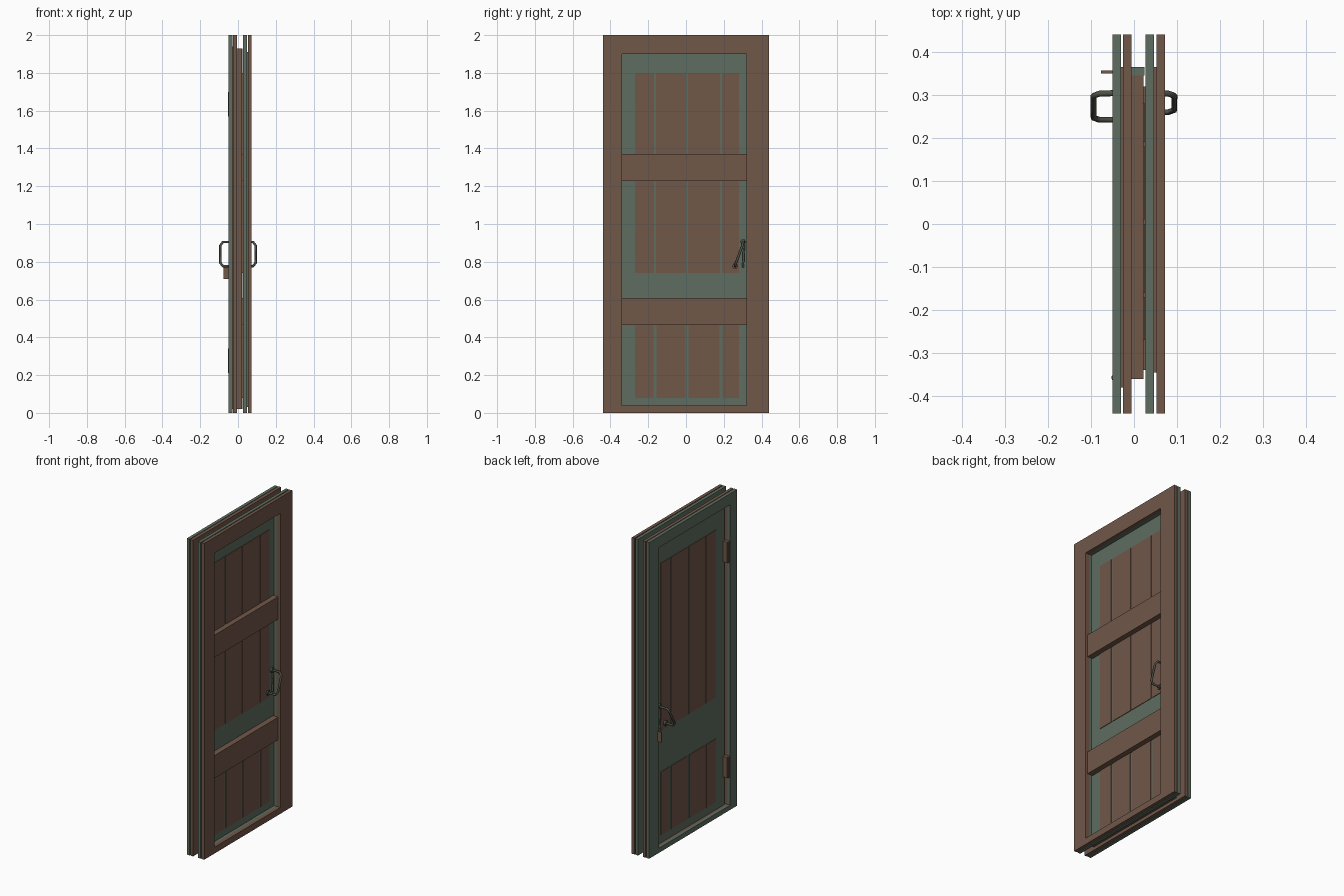
import bpy
import bmesh
from mathutils import Vector

cube = bpy.data.objects.get("Cube")
if cube:
    bpy.data.objects.remove(cube, do_unlink=True)


def material(name, rgb):
    m = bpy.data.materials.new(name)
    m.use_nodes = True
    m.diffuse_color = (*rgb, 1)
    bsdf = next(n for n in m.node_tree.nodes if n.type == 'BSDF_PRINCIPLED')
    bsdf.inputs["Base Color"].default_value = (*rgb, 1)
    return m


BROWN = material("brown_wood", (0.165, 0.095, 0.066))
GREEN = material("green_paint", (0.112, 0.155, 0.115))
IRON = material("dark_iron", (0.075, 0.085, 0.065))


def finish(name, bm, *mats):
    bmesh.ops.recalc_face_normals(bm, faces=bm.faces)
    mesh = bpy.data.meshes.new(name)
    bm.to_mesh(mesh)
    bm.free()
    ob = bpy.data.objects.new(name, mesh)
    for m in mats:
        mesh.materials.append(m)
    bpy.context.collection.objects.link(ob)
    return ob


def box(name, x, y, z, mat):
    """Box from (low, high) ranges."""
    bm = bmesh.new()
    bmesh.ops.create_cube(bm, size=1)
    for v in bm.verts:
        v.co = Vector([(r[0] + r[1]) / 2 + c * (r[1] - r[0])
                       for r, c in zip((x, y, z), v.co)])
    return finish(name, bm, mat)


def ring(name, x, outer, inner, mat):
    """Rectangular frame with a real opening; rectangles are (y0, y1, z0, z1)."""
    bm = bmesh.new()

    def loop(xx, r):
        return [bm.verts.new((xx, r[a], r[b])) for a, b in ((0, 2), (1, 2), (1, 3), (0, 3))]
    loops = [loop(x[0], outer), loop(x[1], outer), loop(x[1], inner), loop(x[0], inner)]
    for k in range(4):
        a, b = loops[k], loops[(k + 1) % 4]
        for i in range(4):
            j = (i + 1) % 4
            bm.faces.new((a[i], a[j], b[j], b[i]))
    return finish(name, bm, mat)


# Two frames, each of a green and a brown layer
OUTER = (-0.44, 0.44, 0, 2)
OPEN_BACK = (-0.37, 0.34, 0.03, 1.93)
OPEN_FRONT = (-0.34, 0.32, 0.04, 1.90)
ring("back_frame_green", (-0.05, -0.03), OUTER, OPEN_BACK, GREEN)
ring("back_frame_brown", (-0.026, -0.006), OUTER, OPEN_BACK, BROWN)
ring("front_frame_green", (0.027, 0.047), OUTER, OPEN_FRONT, GREEN)
ring("front_frame_brown", (0.052, 0.072), OUTER, OPEN_FRONT, BROWN)

# Linings closing the narrow slots between the layers
ring("front_frame_lining", (0.046, 0.053), (-0.345, 0.365, 0.03, 1.91), OPEN_FRONT, BROWN)
ring("back_frame_lining", (-0.031, -0.025), (-0.38, 0.365, 0.02, 1.94), OPEN_BACK, BROWN)

# Door slab: green broad faces, brown edges
door = box("door_slab", (-0.018, 0.022), (-0.36, 0.345), (0.02, 1.93), BROWN)
door.data.materials.append(GREEN)
for p in door.data.polygons:
    p.material_index = int(abs(p.normal.x) > 0.5)
box("latch_stile", (-0.022, 0.024), (0.345, 0.365), (0.02, 1.93), GREEN)

# Planks on both faces, with green grooves between them
edges = [-0.27, -0.165, 0.005, 0.185, 0.28]
for side, x in (("front", (0.021, 0.0255)), ("back", (-0.0215, -0.017))):
    for row, z, gap in (("lower", (0.08, 0.48), 0.008), ("upper", (0.74, 1.80), 0.005)):
        for i, (a, b) in enumerate(zip(edges, edges[1:])):
            lo = a + (gap if i > 0 else 0)
            hi = b - (gap if i < 3 else 0)
            box(f"{side}_{row}_plank_{i + 1}", x, (lo, hi), z, BROWN)

# Cross braces on the front face
for row, z in (("lower", (0.465, 0.608)), ("upper", (1.228, 1.37))):
    box(f"{row}_brace", (0.022, 0.058), (-0.339, 0.319), z, BROWN)

# Hinges: a leaf and a round knuckle
for row, z in (("lower", (0.21, 0.34)), ("upper", (1.57, 1.70))):
    box(f"{row}_hinge_leaf", (-0.045, -0.017), (-0.37, -0.345), z, BROWN)
    bpy.ops.mesh.primitive_cylinder_add(vertices=10, radius=0.008, depth=z[1] - z[0],
                                        location=(-0.045, -0.357, sum(z) / 2))
    knuckle = bpy.context.object
    knuckle.name = f"{row}_hinge_knuckle"
    knuckle.data.materials.append(BROWN)


def rod(name, points, radius):
    cu = bpy.data.curves.new(name, 'CURVE')
    cu.dimensions = '3D'
    cu.bevel_depth = radius
    cu.bevel_resolution = 1
    cu.use_fill_caps = True
    sp = cu.splines.new('POLY')
    sp.points.add(len(points) - 1)
    for p, co in zip(sp.points, points):
        p.co = (*co, 1)
    cu.materials.append(IRON)
    ob = bpy.data.objects.new(name, cu)
    bpy.context.collection.objects.link(ob)


# Slanted pull handles with mounting bosses and a latch bar
for side, s, low_y in (("front", 1, 0.26), ("back", -1, 0.242)):
    path = [(0.022, 0.305, 0.905), (0.08, 0.303, 0.905), (0.094, 0.298, 0.885),
            (0.094, low_y + 0.005, 0.795), (0.08, low_y, 0.777), (0.022, low_y, 0.777)]
    rod(f"{side}_handle", [(s * x, y, z) for x, y, z in path], 0.007)
    for end, y, z in (("top", 0.302, 0.905), ("bottom", low_y, 0.777)):
        rod(f"{side}_handle_{end}_boss", [(s * 0.018, y, z), (s * 0.034, y, z)], 0.016)
    rod(f"{side}_latch_bar", [(s * 0.03, 0.308, 0.91), (s * 0.03, 0.302, 0.77)], 0.006)

# Small wooden latch tab on the back frame
box("latch_tab", (-0.077, -0.045), (0.35, 0.357), (0.71, 0.775), BROWN)
